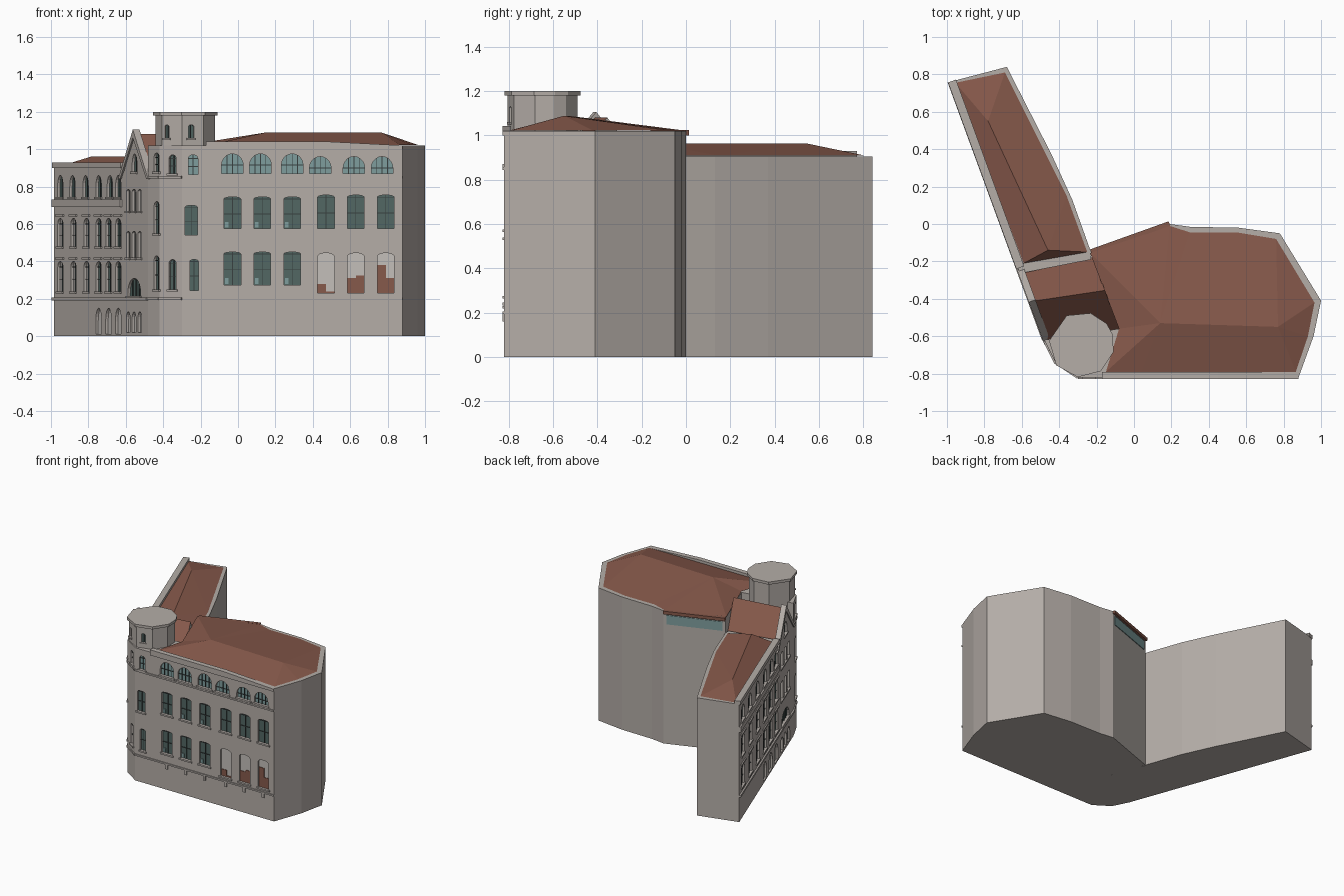
import bpy, bmesh, math
from mathutils import Vector

if "Cube" in bpy.data.objects:
    bpy.data.objects.remove(bpy.data.objects["Cube"])


def material(name, r, g, b):
    m = bpy.data.materials.new(name)
    m.use_nodes = True
    m.diffuse_color = (r, g, b, 1)
    m.node_tree.nodes["Principled BSDF"].inputs["Base Color"].default_value = (r, g, b, 1)
    return m


STONE = material("grey stone", .46, .42, .39)
ROOF = material("brown roof tile", .24, .10, .07)
GLASS = material("dark teal glass", .085, .135, .125)
SKY = material("light teal glass", .21, .34, .34)
FRAME = material("dark window frame", .04, .05, .05)
PALE = material("pale panel", .55, .52, .49)


def prism(bm, pts, vec):
    a = [bm.verts.new(p) for p in pts]
    b = [bm.verts.new(Vector(p) + Vector(vec)) for p in pts]
    bm.faces.new(a)
    bm.faces.new(b[::-1])
    for i in range(len(a)):
        j = (i + 1) % len(a)
        bm.faces.new((a[j], a[i], b[i], b[j]))


def finish(name, bm, *mats):
    bmesh.ops.recalc_face_normals(bm, faces=bm.faces[:])
    mesh = bpy.data.meshes.new(name)
    bm.to_mesh(mesh)
    bm.free()
    for m in mats:
        mesh.materials.append(m)
    ob = bpy.data.objects.new(name, mesh)
    bpy.context.collection.objects.link(ob)
    return ob


def block(name, outline, z0, z1, mat):
    bm = bmesh.new()
    prism(bm, [(x, y, z0) for x, y in outline], (0, 0, z1 - z0))
    return finish(name, bm, mat)


def surface(name, faces, mat):
    bm = bmesh.new()
    for f in faces:
        bm.faces.new([bm.verts.new(p) for p in f])
    bmesh.ops.remove_doubles(bm, verts=bm.verts[:], dist=.0005)
    return finish(name, bm, mat)


# Wall lines, each running left to right as seen from outside
FRONT = (Vector((-.3, -.82, 0)), Vector((.88, -.82, 0)))
CHAMFER = (Vector((-.42, -.74, 0)), FRONT[0])
CORNER = (Vector((-.48, -.62, 0)), CHAMFER[0])
WING = (Vector((-.985, .76, 0)), CORNER[0])
REAR = (Vector((.19, 0, 0)), Vector((-.23, -.15, 0)))


def on_wall(wall, x):
    p, q = wall
    u = (q - p).normalized()
    return p + (q - p) * ((x - p.x) / (q.x - p.x)), u, Vector((u.y, -u.x, 0))


def slab(bm, wall, x, profile, d0, d1):
    c, u, n = on_wall(wall, x)
    prism(bm, [c + u * s + n * d0 + Vector((0, 0, z)) for s, z in profile], n * (d1 - d0))


def rect(s0, s1, z0, z1):
    return [(s0, z0), (s1, z0), (s1, z1), (s0, z1)]


def band(bm, wall, xa, xb, z0, z1, d0, d1):
    length = (on_wall(wall, xb)[0] - on_wall(wall, xa)[0]).length
    slab(bm, wall, xa, rect(0, length, z0, z1), d0, d1)


# Main walls
main_outline = [(-.48, -.62), (-.42, -.74), (-.3, -.82), (.88, -.82), (.96, -.6), (1, -.41),
                (.78, -.05), (.56, -.02), (.3, -.015), (.19, 0), (-.23, -.15), (-.08, -.56)]
main_walls = block("main_walls", main_outline, 0, 1.02, STONE)

wing_outline = [on_wall(WING, x)[0].xy for x in (-.61, -.985)]
wing_outline += [(-.68, .84), (-.44, .37), (-.33, .13), (-.23, -.15), (-.23, -.19)]
wing_walls = block("wing_walls", wing_outline, 0, .905, STONE)

# Gabled bay between the two blocks, its slopes tiled
bm = bmesh.new()
gable = [(-.48, 0), (-.48, .86), (-.555, 1.08), (-.62, .84), (-.62, 0)]
prism(bm, [on_wall(WING, x)[0] + Vector((0, 0, z)) for x, z in gable], (.4, .06, 0))
bmesh.ops.recalc_face_normals(bm, faces=bm.faces[:])
for f in bm.faces:
    f.material_index = int(f.normal.z > .1)
gable_bay = finish("gable_bay", bm, STONE, ROOF)

bm = bmesh.new()
coping = [(-.2, .84), (0, 1.06), (.21, .84), (.24, .84), (0, 1.105), (-.23, .84)]
slab(bm, WING, -.555, coping, -.03, .008)
finish("gable_coping", bm, STONE)

# Corner tower
def ring(r):
    return [(-.28 + r * math.cos(math.radians(a)), -.645 + r * math.sin(math.radians(a)))
            for a in (-141, -97, -54, -13, 18, 40, 74, 117, 173)]


tower = block("tower", ring(.162), .86, 1.19, STONE)
block("tower_cap", ring(.175), 1.18, 1.2, STONE)
TOWER = tuple(Vector((*ring(.162)[i], 0)) for i in (1, 2))
TOWER_SIDE = tuple(Vector((*ring(.162)[i], 0)) for i in (0, 1))

# Roofs
A, B = (.14, -.53, 1.088), (.77, -.55, 1.088)
eave = [(x, y, 1.022) for x, y in [(.04, -.79), (.865, -.79), (.93, -.6), (.965, -.42),
                                   (.76, -.08), (.55, -.045), (.3, -.045), (.19, -.01)]]
west = [eave[7], (-.235, -.155, 1.028), (-.08, -.56, 1.028), (-.15, -.79, 1.024), eave[0]]
faces = [(eave[0], eave[1], B, A), (eave[6], A, B), (eave[6], eave[7], A)]
faces += [(eave[i], eave[i + 1], B) for i in range(1, 6)]
faces += [(west[i], west[i + 1], A) for i in range(4)]
surface("main_roof", faces, ROOF)

R, S = (-.46, -.14, .962), (-.78, .55, .962)
e = [(x, y, .908) for x, y in [(-.59, -.21), (-.955, .755), (-.69, .81), (-.36, .15), (-.25, -.15)]]
surface("wing_roof", [(e[0], e[1], S, R), (e[1], e[2], S), (e[2], e[3], S),
                      (e[3], R, S), (e[3], e[4], R), (e[4], e[0], R)], ROOF)

bm = bmesh.new()
band(bm, REAR, .19, -.23, 1, 1.024, -.01, .015)
finish("rear_eave", bm, ROOF)
bm = bmesh.new()
band(bm, REAR, .17, -.21, .92, .99, -.01, .005)
finish("rear_window_strip", bm, SKY)

# Parapets, string courses and cornices
bm = bmesh.new()
slab(bm, FRONT, 0, [(-.17, 1), (.88, 1), (.88, 1.02), (.45, 1.042), (-.17, 1.042)], -.03, .008)
finish("front_parapet", bm, STONE)

bm = bmesh.new()
for z in (.2, .85):
    for wall in (CORNER, CHAMFER, FRONT):
        band(bm, wall, wall[0].x, wall[1].x, z - .006, z + .006, -.01, .008)
band(bm, WING, -.985, -.48, .19, .206, -.01, .012)
band(bm, WING, -.985, -.62, .69, .73, -.01, .012)
band(bm, WING, -.985, -.62, .9, .93, -.035, .01)
finish("string_courses", bm, STONE)

# Windows: recess, pane, glazing bars and sill
parts = {k: bmesh.new() for k in ("cut", "glass", "sky", "pale", "bars", "sill", "brick")}


def window(wall, x, w, z0, z1, rise, pane="glass", cols=2, rows=3, sill=True):
    def outline(g):
        arc = [math.pi * i / 10 for i in range(11)]
        return [(-w / 2 - g, z0 - g), (w / 2 + g, z0 - g)] + [
            ((w / 2 + g) * math.cos(a), z1 - rise + (rise + g) * math.sin(a)) for a in arc]

    slab(parts["cut"], wall, x, outline(0), -.02, .02)
    slab(parts[pane], wall, x, outline(.002), -.023, -.014)
    t = .002
    for i in range(1, cols):
        s = w * (i / cols - .5)
        top = z1 - rise + rise * math.sqrt(1 - (2 * s / w) ** 2)
        slab(parts["bars"], wall, x, rect(s - t, s + t, z0, top), -.015, -.009)
    for i in range(1, rows):
        z = z0 + (z1 - rise - z0) * i / (rows - 1)
        slab(parts["bars"], wall, x, rect(-w / 2, w / 2, z - t, z + t), -.015, -.009)
    if sill:
        slab(parts["sill"], wall, x, rect(-w / 2 - .01, w / 2 + .01, z0 - .012, z0), -.005, .008)


for i, x in enumerate((-.03, .12, .29, .44, .62, .77)):
    window(FRONT, x, .115, .87, .975 - .015 * (i > 2), .06, "sky", 4, 2)
for i, x in enumerate((-.03, .13, .29, .47, .63, .79)):
    late = i > 2
    window(FRONT, x, .09, .575, .745 + .01 * late, .012)
    if late:
        window(FRONT, x, .09, .23, .445, .02, "pale", 1, 1)
    else:
        window(FRONT, x, .09, .275, .45, .01)
        for z in (.28, .58):
            slab(parts["sky"], FRONT, x, rect(-.04, -.02, z, z + .03), -.015, -.007)
    slab(parts["sill"], FRONT, x, rect(-.01, .01, .16, .2), -.005, .008)

# Brick infill in the three tall openings
for x, left, right in ((.47, .28, .24), (.63, .31, .325), (.79, .38, .31)):
    slab(parts["brick"], FRONT, x, rect(-.045, 0, .23, left), -.016, -.01)
    slab(parts["brick"], FRONT, x, rect(0, .045, .23, right), -.016, -.01)

# Rounded corner windows
window(FRONT, -.25, .065, .54, .7, .01)
window(FRONT, -.235, .045, .245, .41, .01)
window(FRONT, -.24, .05, .865, .97, .02, "sky")
for z0, z1 in ((.87, .97), (.25, .41)):
    window(CHAMFER, -.35, .045, z0, z1, .02)
for z0, z1 in ((.88, .98), (.55, .72), (.25, .43)):
    window(CORNER, -.435, .06, z0, z1, .025)
window(TOWER, -.25, .03, 1.06, 1.13, .01, rows=1)
window(TOWER_SIDE, -.38, .025, 1.06, 1.13, .01, rows=1)

# Wing windows
for x in (-.95, -.885, -.815, -.745, -.685, -.64):
    window(WING, x, .085, .745, .86, .06, rows=1)
for i, x in enumerate((-.95, -.88, -.81, -.745, -.692, -.64)):
    pane = "pale" if i < 3 else "glass"
    for z0, z1 in ((.48, .63), (.24, .4)):
        window(WING, x, .08, z0, z1, .03, pane)
        slab(parts["sill"], WING, x, rect(-.055, .055, z1 + .01, z1 + .022), -.005, .009)
    if i > 2:
        window(WING, x, .09, .012, .15, .07, "pale", 1, 1, False)

# Gable bay windows and portal
for x in (-.587, -.556, -.525):
    for z0, z1 in ((.67, .785), (.42, .56)):
        window(WING, x, .055, z0, z1, .012, "pale", 2, 1)
    window(WING, x, .06, .02, .13, .04, "pale", 1, 1, False)
window(WING, -.555, .2, .215, .31, .08, cols=4, rows=1)
window(WING, -.553, .075, .88, .975, .06, rows=1)

# Cut the recesses
cutter = finish("window_cutter", parts["cut"])
for ob in (main_walls, wing_walls, gable_bay, tower):
    mod = ob.modifiers.new("recesses", "BOOLEAN")
    mod.object, mod.operation, mod.solver = cutter, "DIFFERENCE", "EXACT"
    bpy.context.view_layer.objects.active = ob
    bpy.ops.object.modifier_apply(modifier=mod.name)
bpy.data.objects.remove(cutter)

for key, name, mat in (("glass", "dark_panes", GLASS), ("sky", "light_panes", SKY),
                       ("pale", "blind_panes", PALE), ("bars", "glazing_bars", FRAME),
                       ("sill", "sills_and_hoods", STONE), ("brick", "opening_infill", ROOF)):
    finish(name, parts[key], mat)
